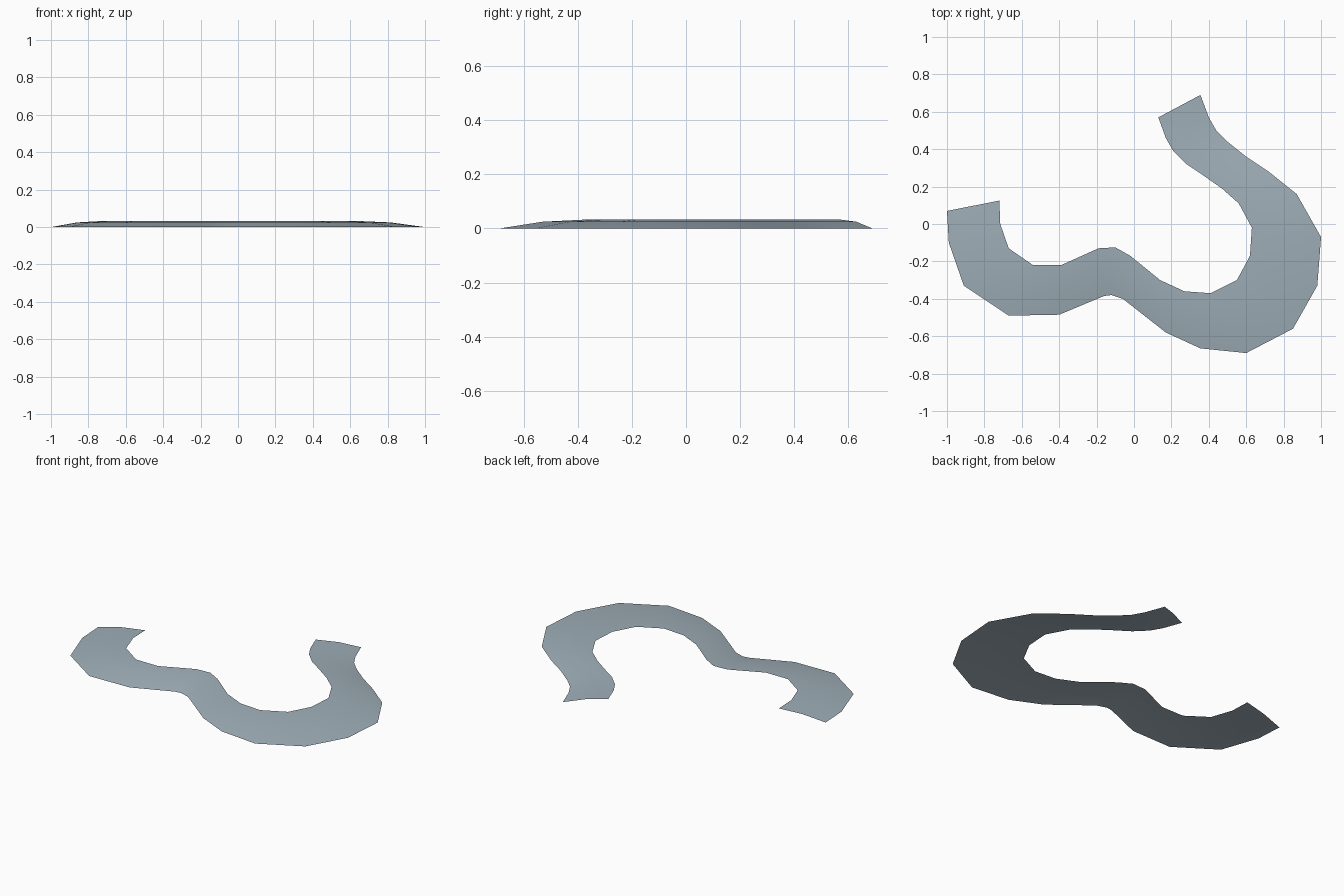
import bpy
import bmesh
from mathutils import Vector

# Remove the default cube if the scene has it
default_cube = bpy.data.objects.get("Cube")
if default_cube:
    bpy.data.objects.remove(default_cube, do_unlink=True)


def make_material(name, colour):
    material = bpy.data.materials.new(name)
    material.use_nodes = True
    material.diffuse_color = colour
    shader = material.node_tree.nodes["Principled BSDF"]
    shader.inputs["Base Color"].default_value = colour
    shader.inputs["Roughness"].default_value = 0.8
    return material


# Low outer rim of the winding bank, from the left-hand end to the back end
outer_rim = [(-1, .07), (-.99, -.1), (-.91, -.33), (-.67, -.49), (-.4, -.485),
             (-.16, -.385), (-.12, -.38), (-.06, -.4), (.17, -.58),
             (.355, -.665), (.6, -.69), (.85, -.56), (.98, -.33), (1, -.07),
             (.87, .16), (.72, .28), (.6, .36), (.5, .44), (.44, .5),
             (.4, .57), (.355, .69)]

# Raised inner rim, one point for each outer point
inner_rim = [(-.72, .125), (-.715, 0), (-.67, -.13), (-.54, -.22), (-.39, -.22),
             (-.19, -.13), (-.1, -.125), (-.02, -.17), (.14, -.3),
             (.27, -.36), (.41, -.37), (.55, -.3), (.62, -.17), (.63, -.02),
             (.56, .11), (.47, .19), (.37, .26), (.28, .32), (.21, .39),
             (.17, .46), (.13, .57)]

# Cross-section: share of the width from the outer rim, and height
profile = [(0, 0), (.5, .025), (1, .033)]


def build_ribbon(name, low_side, high_side, section, material):
    """Sweep the section between two rims as an open curved sheet."""
    bm = bmesh.new()
    rows = []
    for low, high in zip(low_side, high_side):
        row = []
        for share, height in section:
            point = Vector(low).lerp(Vector(high), share)
            row.append(bm.verts.new((point.x, point.y, height)))
        rows.append(row)
    for here, ahead in zip(rows, rows[1:]):
        for j in range(len(section) - 1):
            face = bm.faces.new((here[j], ahead[j], ahead[j + 1], here[j + 1]))
            face.smooth = True
    mesh = bpy.data.meshes.new(name)
    bm.to_mesh(mesh)
    bm.free()
    mesh.materials.append(material)
    ribbon = bpy.data.objects.new(name, mesh)
    bpy.context.collection.objects.link(ribbon)
    return ribbon


# Winding bank
blue_grey = make_material("blue grey", (.35, .43, .48, 1))
build_ribbon("winding_bank", outer_rim, inner_rim, profile, blue_grey)
